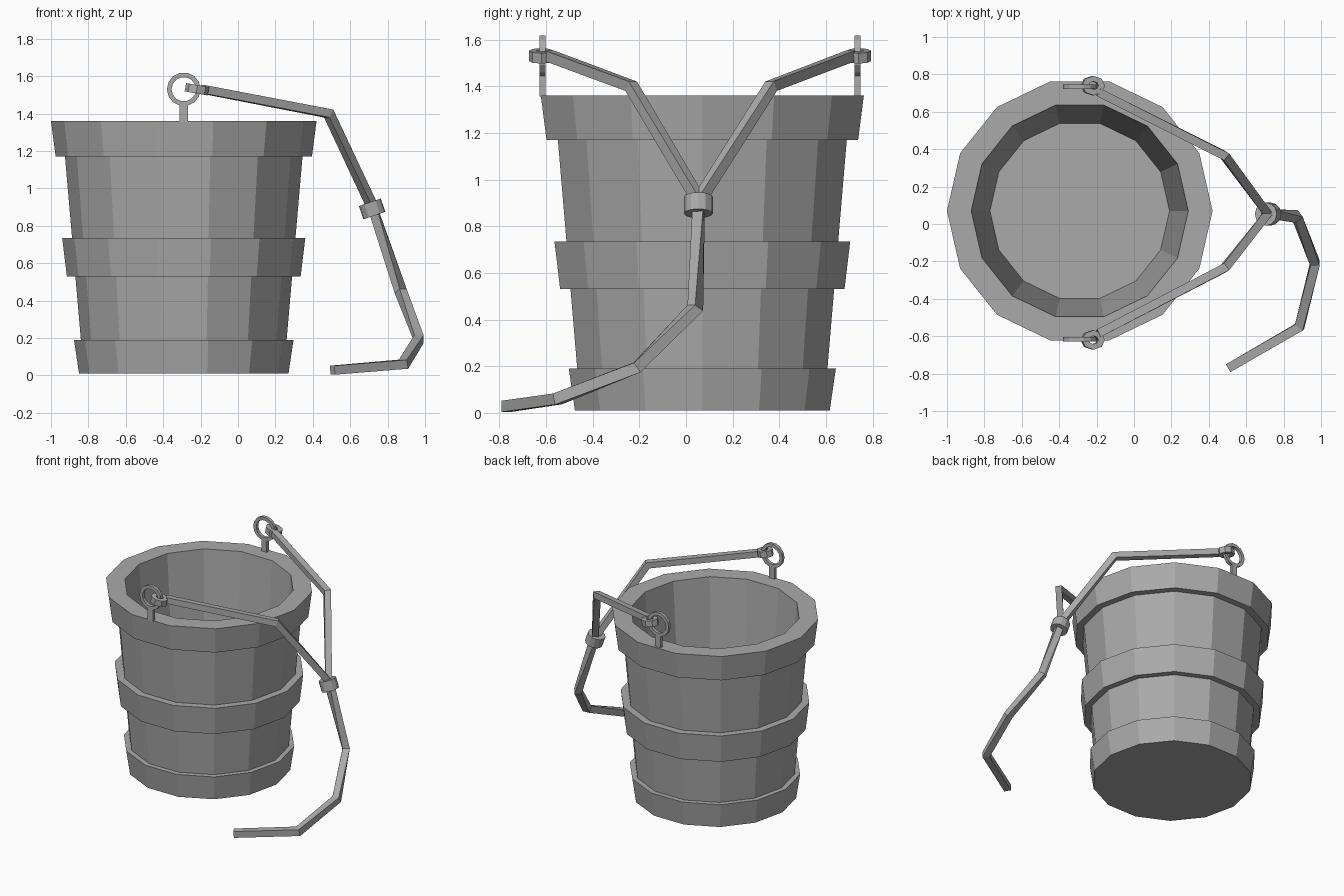
import bpy
import bmesh
import math
from mathutils import Vector, Matrix

if "Cube" in bpy.data.objects:
    bpy.data.objects.remove(bpy.data.objects["Cube"])

grey = bpy.data.materials.new("plain_grey")
grey.use_nodes = True
COLOUR = (0.4, 0.4, 0.4, 1)
grey.diffuse_color = COLOUR
grey.node_tree.nodes["Principled BSDF"].inputs["Base Color"].default_value = COLOUR

CENTRE = Vector((-0.29, 0.07, 0))


def finish(bm, name, matrix=Matrix()):
    bmesh.ops.recalc_face_normals(bm, faces=bm.faces)
    mesh = bpy.data.meshes.new(name)
    bm.to_mesh(mesh)
    bm.free()
    mesh.transform(matrix)
    mesh.materials.append(grey)
    obj = bpy.data.objects.new(name, mesh)
    bpy.context.collection.objects.link(obj)
    return obj


def bridge(bm, a, b):
    n = len(a)
    for i in range(n):
        j = (i + 1) % n
        bm.faces.new((a[i], a[j], b[j], b[i]))


def lathe(name, profile, sides, matrix, closed=False):
    """Turn a (radius, height) profile; open profiles get end caps."""
    bm = bmesh.new()
    angles = [math.tau * i / sides for i in range(sides)]
    rings = [[bm.verts.new((r * math.cos(a), r * math.sin(a), z)) for a in angles]
             for r, z in profile]
    for a, b in zip(rings, rings[1:]):
        bridge(bm, a, b)
    if closed:
        bridge(bm, rings[-1], rings[0])
    else:
        bm.faces.new(rings[0])
        bm.faces.new(rings[-1])
    return finish(bm, name, matrix)


def band(inner, outer, height):
    """Rectangular section for a flat ring."""
    h = height / 2
    return [(inner, -h), (outer, -h), (outer, h), (inner, h)]


def strap(name, points, width):
    """Square section swept along a path with mitred corners."""
    pts = [Vector(p) for p in points]
    dirs = [(b - a).normalized() for a, b in zip(pts, pts[1:])]
    bm = bmesh.new()
    rings = []
    for i, p in enumerate(pts):
        before, after = dirs[max(i - 1, 0)], dirs[min(i, len(dirs) - 1)]
        tangent = (before + after).normalized()
        side = tangent.cross(Vector((0, 0, 1))).normalized()
        up = side.cross(tangent)
        bend = (after - before)
        h = width / 2
        stretch = 1 / max(tangent.dot(before), 0.5) - 1
        ring = []
        for u, v in ((-h, -h), (h, -h), (h, h), (-h, h)):
            off = side * u + up * v
            if bend.length > 0.001:
                axis = bend.normalized()
                off += axis * off.dot(axis) * stretch
            ring.append(bm.verts.new(p + off))
        rings.append(ring)
    for a, b in zip(rings, rings[1:]):
        bridge(bm, a, b)
    bm.faces.new(rings[0])
    bm.faces.new(rings[-1])
    return finish(bm, name)


# Bucket: base hoop, tapered wall, top collar and hollow inside
place = Matrix.Translation(CENTRE)
lathe("bucket", [(0.56, 0.01), (0.587, 0.19), (0.55, 0.19), (0.635, 1.17),
                 (0.685, 1.17), (0.71, 1.36), (0.58, 1.36), (0.48, 0.17)], 14, place)
lathe("middle_hoop", [(0.57, 0.53), (0.625, 0.53), (0.65, 0.735), (0.585, 0.735)],
      14, place, closed=True)

# Eyelets, loops and upper straps on both sides
joint = Vector((0.715, 0.055, 0.91))
for label, sign in (("front", -1), ("back", 1)):
    y = 0.06 + sign * 0.675
    eye = Vector((CENTRE.x, y, 1.53))
    lathe(label + "_eyelet", band(0.065, 0.09, 0.024), 14,
          Matrix.Translation(eye) @ Matrix.Rotation(math.pi / 2, 4, 'X'), closed=True)

    bm = bmesh.new()
    bmesh.ops.create_cube(bm, size=1)
    finish(bm, label + "_eyelet_post",
           Matrix.Translation((eye.x, y, 1.405)) @ Matrix.Diagonal((0.045, 0.024, 0.1, 1)))

    tilt = Matrix.Rotation(math.radians(10), 4, 'Y')
    lathe(label + "_strap_loop", band(0.022, 0.052, 0.045), 8,
          Matrix.Translation((-0.22, y + sign * 0.005, 1.53)) @ tilt
          @ Matrix.Diagonal((1.2, 1, 1, 1)), closed=True)

    strap(label + "_strap", [(-0.19, y - sign * 0.03, 1.53),
                             (0.485, 0.065 + sign * 0.3, 1.4), joint], 0.045)

# Knot band and trailing strap
aim = Vector((0.155, 0, -0.45)).to_track_quat('Z', 'Y').to_matrix().to_4x4()
lathe("knot_band", band(0.025, 0.062, 0.075), 12,
      Matrix.Translation((0.717, 0.053, 0.89)) @ aim, closed=True)
strap("trailing_strap", [joint, (0.87, 0.04, 0.45), (0.968, -0.21, 0.195),
                         (0.885, -0.55, 0.06), (0.505, -0.77, 0.028)], 0.048)
